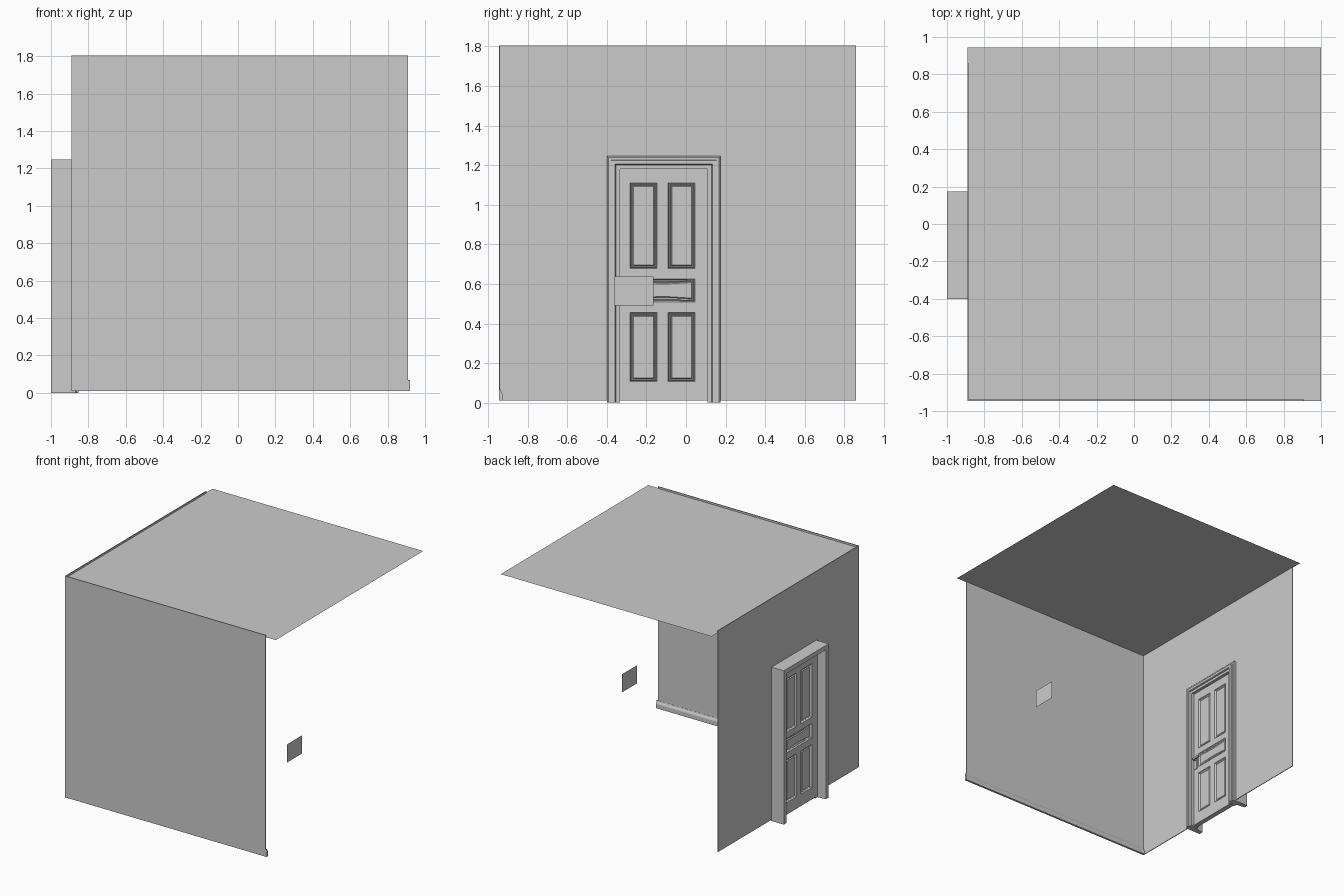
import bpy, bmesh
from mathutils import Vector

if "Cube" in bpy.data.objects:
    bpy.data.objects.remove(bpy.data.objects["Cube"])

XW, YW = -0.89, -0.945          # planes of the two walls
Z0, Z1 = 0.01, 1.805            # wall bottom and top


def finish(name, bm, fix=True):
    if fix:
        bmesh.ops.recalc_face_normals(bm, faces=bm.faces[:])
    me = bpy.data.meshes.new(name)
    bm.to_mesh(me)
    bm.free()
    ob = bpy.data.objects.new(name, me)
    bpy.context.collection.objects.link(ob)
    return ob


def prism(name, pts, move):
    """Polygon of 3D points extruded along a vector (or left flat)."""
    bm = bmesh.new()
    f = bm.faces.new([bm.verts.new(p) for p in pts])
    if move:
        r = bmesh.ops.extrude_face_region(bm, geom=[f], use_keep_orig=True)
        vs = [v for v in r["geom"] if isinstance(v, bmesh.types.BMVert)]
        bmesh.ops.translate(bm, verts=vs, vec=Vector(move))
    return finish(name, bm, bool(move))


def box(name, a, b):
    (x0, y0, z0), (x1, y1, z1) = a, b
    return prism(name, [(x0, y0, z0), (x1, y0, z0), (x1, y1, z0), (x0, y1, z0)],
                 (0, 0, z1 - z0))


# Thin walls; the left one is open where the door stands
T = 0.006
box("front_wall", (XW, YW, Z0), (0.91, YW + T, Z1))
outline = [(YW, Z0), (-0.37, Z0), (-0.37, 1.21), (0.14, 1.21), (0.14, Z0),
           (0.86, Z0), (0.86, Z1), (YW, Z1)]
prism("left_wall", [(XW, y, z) for y, z in outline], (T, 0, 0))

# Ceiling sheet, just under the wall tops
prism("ceiling", [(XW, YW, 1.79), (1, YW, 1.79), (1, 0.945, 1.79), (XW, 0.945, 1.79)], None)

# Skirting board along the front wall
skirting = [(0, Z0), (0.017, Z0), (0.017, 0.045), (0.013, 0.054), (0.009, 0.06),
            (0.007, 0.07), (0, 0.07)]
prism("skirting_board", [(XW, YW + y, z) for y, z in skirting], (1.81, 0, 0))

# Door frame: profile (depth x, inset from outer edge) swept up, over and down
profile = [(-1.0, 0), (-0.868, 0), (-0.86, 0.008), (-0.86, 0.02), (-0.853, 0.022),
           (-0.853, 0.042), (-0.865, 0.046), (-0.865, 0.066), (-0.93, 0.066),
           (-0.93, 0.042), (-1.0, 0.036)]
FY0, FY1, FZ = -0.40, 0.175, 1.247
bm = bmesh.new()
rings = []
for side, top in ((0, 0), (0, 1), (1, 1), (1, 0)):
    rings.append([bm.verts.new((x, FY1 - d if side else FY0 + d, FZ - d if top else 0))
                  for x, d in profile])
n = len(profile)
for a, b in zip(rings, rings[1:]):
    for i in range(n):
        j = (i + 1) % n
        bm.faces.new((a[i], a[j], b[j], b[i]))
bm.faces.new(rings[0])
bm.faces.new(rings[-1])
finish("door_frame", bm)

# Door leaf: one face grid with inset panels, mirrored to the other side
ys = [-0.336, -0.283, -0.146, -0.09, 0.045, 0.111]
zs = [0.01, 0.106, 0.455, 0.51, 0.626, 0.677, 1.111, 1.183]
H = 0.02
bm = bmesh.new()
g = [[bm.verts.new((H, y, z)) for z in zs] for y in ys]
cell = {}
for i in range(len(ys) - 1):
    for j in range(len(zs) - 1):
        cell[i, j] = bm.faces.new((g[i][j], g[i + 1][j], g[i + 1][j + 1], g[i][j + 1]))
panels = [cell[i, j] for i in (1, 3) for j in (1, 5)]
panels += bmesh.ops.dissolve_faces(bm, faces=[cell[i, 3] for i in (1, 2, 3)])["region"]
rim = [e for e in bm.edges if e.is_boundary]
for thickness, depth in ((0.006, -0.010), (0.006, 0.004), (0.008, -0.006), (0.006, 0.006)):
    bmesh.ops.inset_individual(bm, faces=panels, thickness=thickness, depth=depth)
r = bmesh.ops.extrude_edge_only(bm, edges=rim)
for v in r["geom"]:
    if isinstance(v, bmesh.types.BMVert):
        v.co.x = 0
door = finish("door_leaf", bm, False)
door.location.x = -0.91
door.modifiers.new("both_sides", "MIRROR")

# Inside handle: back plate, stem and lever
DX = -0.91 + H
box("handle_plate", (DX, -0.325, 0.50), (DX + 0.006, -0.297, 0.62))
box("handle_stem", (DX, -0.317, 0.574), (DX + 0.032, -0.305, 0.586))
box("handle_lever", (DX + 0.024, -0.317, 0.573), (DX + 0.034, -0.24, 0.587))

# Small sheet hanging opposite the door
prism("small_sheet", [(0.69, -0.36, 0.49), (0.69, -0.165, 0.49),
                      (0.69, -0.165, 0.637), (0.69, -0.36, 0.637)], None)
